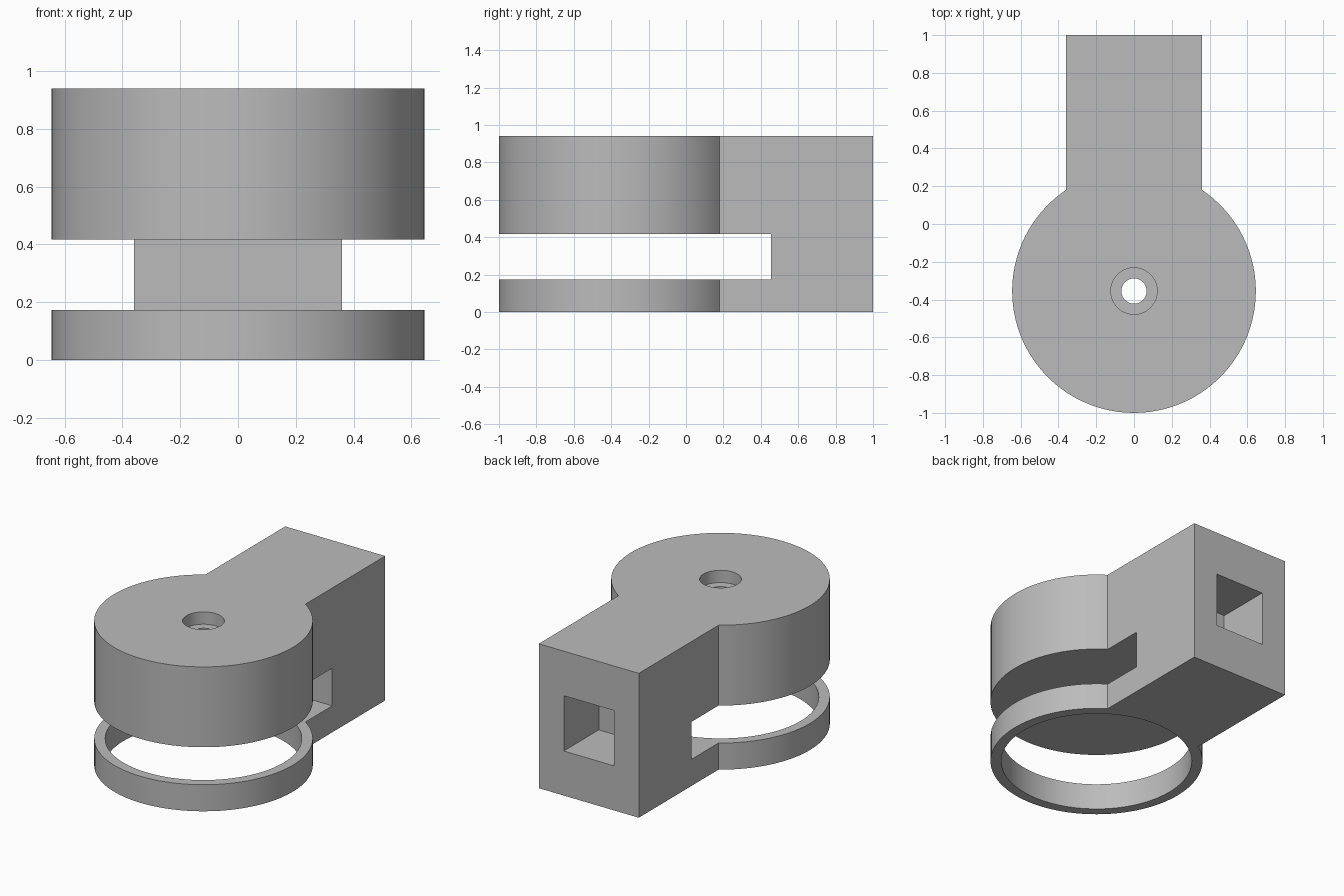
import bpy, bmesh, math

if "Cube" in bpy.data.objects:
    bpy.data.objects.remove(bpy.data.objects["Cube"], do_unlink=True)

HUB_Y, HUB_R, ARM_W, TOP = -0.355, 0.645, 0.36, 0.94
SLOT_LOW, SLOT_HIGH, SLOT_END = 0.173, 0.417, 0.455

grey = bpy.data.materials.new("plain grey")
grey.use_nodes = True
colour = (0.5, 0.5, 0.5, 1)
grey.diffuse_color = colour
grey.node_tree.nodes["Principled BSDF"].inputs["Base Color"].default_value = colour


def prism(name, outline, low, high):
    """Extrude a flat outline from one height to another."""
    bm = bmesh.new()
    base = bm.faces.new([bm.verts.new((x, y, low)) for x, y in outline])
    up = bmesh.ops.extrude_face_region(bm, geom=[base])["geom"]
    bmesh.ops.translate(bm, vec=(0, 0, high - low),
                        verts=[v for v in up if isinstance(v, bmesh.types.BMVert)])
    bmesh.ops.recalc_face_normals(bm, faces=bm.faces)
    mesh = bpy.data.meshes.new(name)
    bm.to_mesh(mesh)
    bm.free()
    mesh.materials.append(grey)
    obj = bpy.data.objects.new(name, mesh)
    bpy.context.collection.objects.link(obj)
    return obj


def arc(radius, start, end, steps):
    return [(radius * math.cos(start + (end - start) * i / steps),
             HUB_Y + radius * math.sin(start + (end - start) * i / steps))
            for i in range(steps + 1)]


def circle(radius, steps=96):
    return arc(radius, 0, math.tau, steps)[:-1]


def rectangle(half_width, front, back):
    return [(-half_width, front), (half_width, front),
            (half_width, back), (-half_width, back)]


# Keyhole-shaped body: round hub with a square arm to the back
joint = math.acos(ARM_W / HUB_R)
outline = arc(HUB_R, math.pi - joint, math.tau + joint, 80)
outline += [(ARM_W, 1), (-ARM_W, 1)]
body = prism("clamp_body", outline, 0, TOP)

# Cutters: side slot, lower ring opening, screw hole, screw recess, rear socket
cutters = [
    prism("slot_cutter", rectangle(1, -1.2, SLOT_END), SLOT_LOW, SLOT_HIGH),
    prism("ring_cutter", circle(0.58), -0.1, SLOT_LOW + 0.1),
    prism("hole_cutter", circle(0.067, 48), SLOT_LOW + 0.1, TOP + 0.1),
    prism("recess_cutter", circle(0.123, 64), TOP - 0.08, TOP + 0.1),
    prism("socket_cutter", rectangle(0.18, 0.64, 1.1), 0.29, 0.65),
]
bpy.context.view_layer.objects.active = body
for cutter in cutters:
    cutter.hide_render = True
    cut = body.modifiers.new(cutter.name, "BOOLEAN")
    cut.operation = "DIFFERENCE"
    cut.solver = "EXACT"
    cut.object = cutter
    bpy.ops.object.modifier_apply(modifier=cut.name)
    bpy.data.objects.remove(cutter, do_unlink=True)

# Smooth round walls, sharp rims
bpy.ops.object.select_all(action="DESELECT")
body.select_set(True)
bpy.ops.object.shade_smooth_by_angle(angle=math.radians(30))
